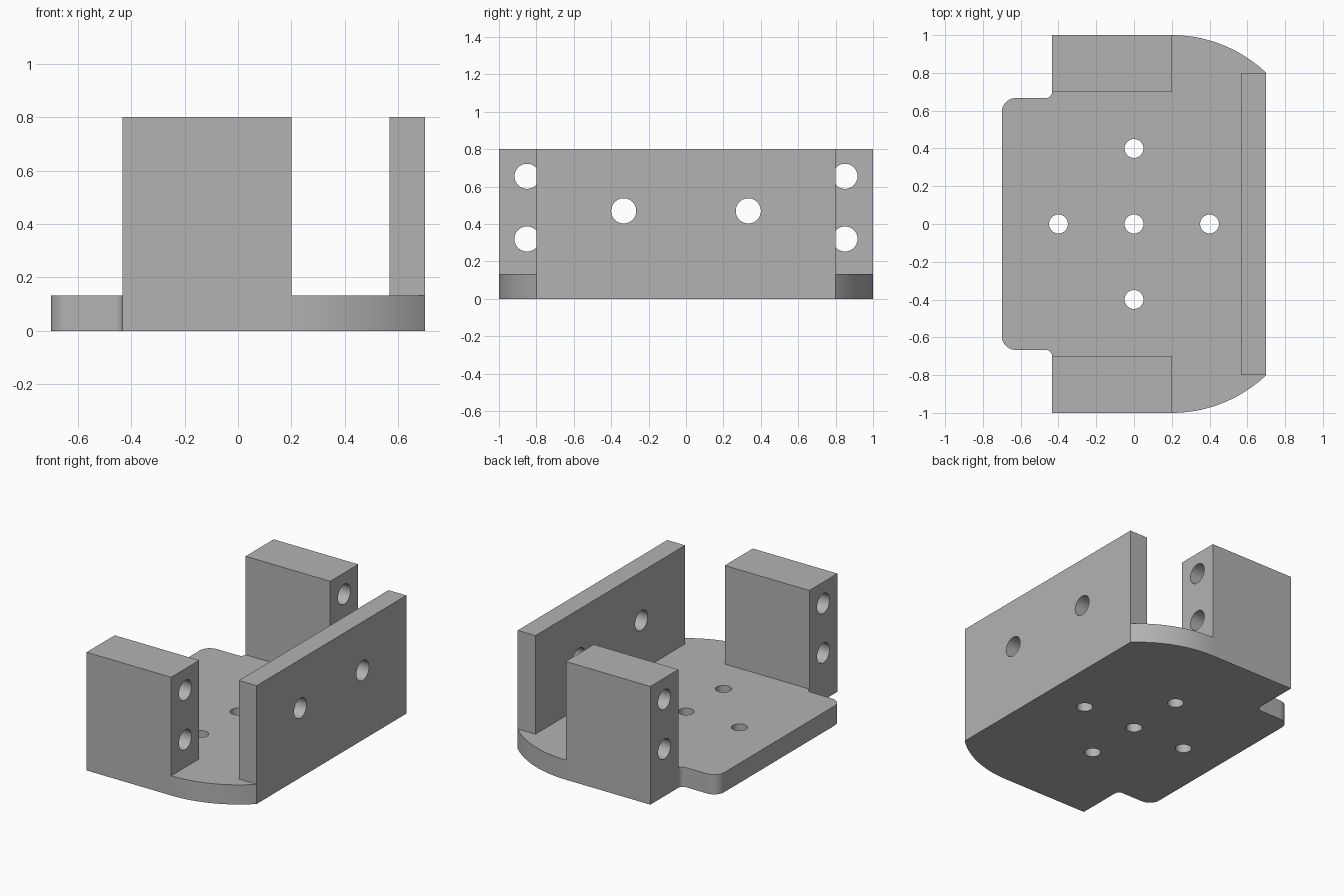
import bpy, bmesh
from math import sin, cos, pi, atan2, radians
from mathutils import Matrix

cube = bpy.data.objects.get("Cube")
if cube:
    bpy.data.objects.remove(cube, do_unlink=True)

# Single grey finish
grey = bpy.data.materials.new("plain grey")
grey.use_nodes = True
colour = (0.45, 0.45, 0.45, 1)
grey.diffuse_color = colour
grey.node_tree.nodes["Principled BSDF"].inputs["Base Color"].default_value = colour

THICK, HEIGHT = 0.133, 0.8
POST_X0, POST_X1 = -0.433, 0.2


def finish(bm, name):
    bmesh.ops.recalc_face_normals(bm, faces=bm.faces)
    mesh = bpy.data.meshes.new(name)
    bm.to_mesh(mesh)
    bm.free()
    mesh.materials.append(grey)
    obj = bpy.data.objects.new(name, mesh)
    bpy.context.scene.collection.objects.link(obj)
    return obj


def block(name, x0, x1, y0, y1, z0, z1):
    bm = bmesh.new()
    bmesh.ops.create_cube(bm, size=1)
    for v in bm.verts:
        v.co = [lo + (c + 0.5) * (hi - lo)
                for c, lo, hi in zip(v.co, (x0, y0, z0), (x1, y1, z1))]
    return finish(bm, name)


def arc(cx, cy, r, start, end, steps):
    return [(cx + r * cos(start + (end - start) * i / steps),
             cy + r * sin(start + (end - start) * i / steps)) for i in range(steps + 1)]


def apply_boolean(target, tool, operation):
    mod = target.modifiers.new(operation.lower(), 'BOOLEAN')
    mod.object, mod.operation, mod.solver = tool, operation, 'EXACT'
    bpy.context.view_layer.objects.active = target
    bpy.ops.object.modifier_apply(modifier=mod.name)
    bpy.data.objects.remove(tool, do_unlink=True)


def drill(target, centre, radius, axis):
    bm = bmesh.new()
    turn = Matrix.Rotation(pi / 2, 4, 'Y') if axis == 'X' else Matrix()
    bmesh.ops.create_cone(bm, cap_ends=True, segments=48, radius1=radius, radius2=radius,
                          depth=1, matrix=Matrix.Translation(centre) @ turn)
    apply_boolean(target, finish(bm, "hole_cutter"), 'DIFFERENCE')


# Base plate: half outline from the curved side to the notched side, then mirrored
big_r = 0.725
half = arc(0.2, 1 - big_r, big_r, atan2(0.8 - 1 + big_r, 0.5), pi / 2, 20)
half += [(POST_X0, 1)]
half += arc(POST_X0 - 0.033, 0.7, 0.033, 0, -pi / 2, 8)
half += arc(-0.7 + 0.075, 0.667 - 0.075, 0.075, pi / 2, pi, 10)
outline = half + [(x, -y) for x, y in reversed(half)]
bm = bmesh.new()
face = bm.faces.new([bm.verts.new((x, y, 0)) for x, y in outline])
top = bmesh.ops.extrude_face_region(bm, geom=[face])["geom"]
bmesh.ops.translate(bm, vec=(0, 0, THICK),
                    verts=[v for v in top if isinstance(v, bmesh.types.BMVert)])
bracket = finish(bm, "bracket")

# Upright side wall and the two posts
wall = block("side_wall", 0.567, 0.7, -0.8, 0.8, THICK, HEIGHT)
posts = [block("post", POST_X0, POST_X1, min(s, s * 0.7), max(s, s * 0.7), THICK, HEIGHT)
         for s in (-1, 1)]

# Screw holes through the uprights
for side, post in zip((-1, 1), posts):
    for z in (0.32, 0.655):
        drill(post, (-0.1, side * 0.85, z), 0.067, 'X')
    drill(wall, (0.63, side * 0.333, 0.47), 0.067, 'X')

# Cross of holes through the plate
for x, y in ((0, 0), (0.4, 0), (-0.4, 0), (0, 0.4), (0, -0.4)):
    drill(bracket, (x, y, 0), 0.05, 'Z')

# Fuse into one body
for part in posts + [wall]:
    apply_boolean(bracket, part, 'UNION')

# Merge flush faces, then smooth only the rounded walls
bm = bmesh.new()
bm.from_mesh(bracket.data)
bmesh.ops.remove_doubles(bm, verts=bm.verts, dist=0.0001)
bmesh.ops.dissolve_limit(bm, angle_limit=radians(0.5), verts=bm.verts, edges=bm.edges)
bm.to_mesh(bracket.data)
bm.free()
bpy.ops.object.select_all(action='DESELECT')
bracket.select_set(True)
bpy.context.view_layer.objects.active = bracket
bpy.ops.object.shade_smooth_by_angle(angle=radians(30))
